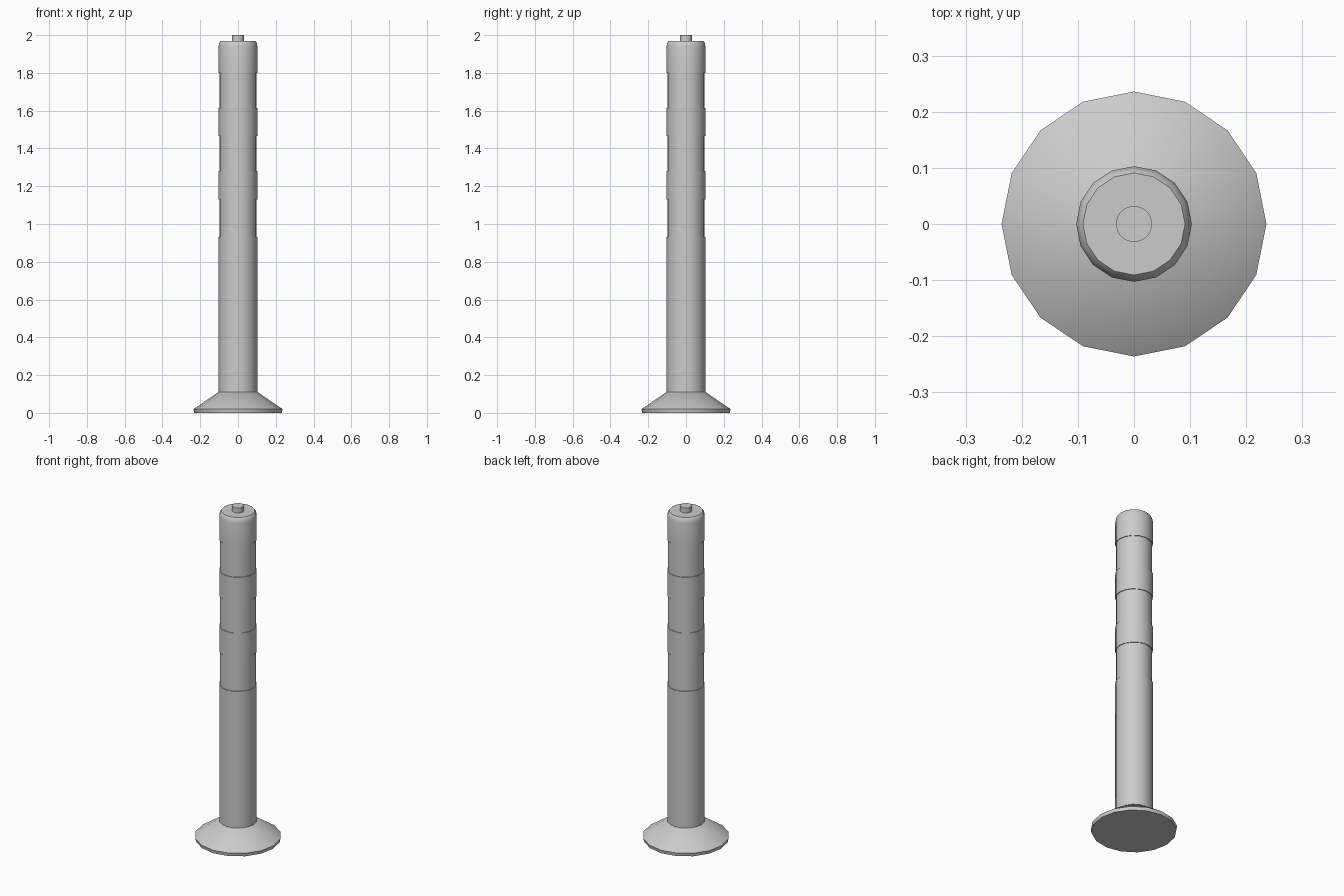
import bpy, bmesh, math

if "Cube" in bpy.data.objects:
    bpy.data.objects.remove(bpy.data.objects["Cube"])


def lathe(name, profile, sides, angle=35):
    """Revolve a (radius, z) profile around z, capped at both ends."""
    bm = bmesh.new()
    rings = []
    for r, z in profile:
        rings.append([bm.verts.new((r * math.cos(2 * math.pi * i / sides),
                                    r * math.sin(2 * math.pi * i / sides), z))
                      for i in range(sides)])
    for a, b in zip(rings, rings[1:]):
        for i in range(sides):
            j = (i + 1) % sides
            bm.faces.new((a[i], a[j], b[j], b[i]))
    bm.faces.new(rings[0][::-1])
    bm.faces.new(rings[-1])
    mesh = bpy.data.meshes.new(name)
    bm.to_mesh(mesh)
    bm.free()
    obj = bpy.data.objects.new(name, mesh)
    bpy.context.collection.objects.link(obj)
    bpy.ops.object.select_all(action='DESELECT')
    obj.select_set(True)
    bpy.context.view_layer.objects.active = obj
    bpy.ops.object.shade_smooth_by_angle(angle=math.radians(angle))
    return obj


SIDES = 16
R_POST, R_BAND = 0.103, 0.099

# flared foot
lathe("base", [(0.232, 0), (0.236, 0.02), (0.104, 0.11)], SIDES)

# post with three recessed bands and a chamfered top
post = [(R_POST, 0.10)]
for low, high in ((0.93, 1.13), (1.28, 1.465), (1.615, 1.80)):
    post += [(R_POST, low), (R_BAND, low), (R_BAND, high), (R_POST, high)]
post += [(R_POST, 1.94), (0.099, 1.96), (0.091, 1.97)]
lathe("post", post, SIDES, 50)

# small knob on top
lathe("top_knob", [(0.032, 1.96), (0.032, 2.0)], 32)
